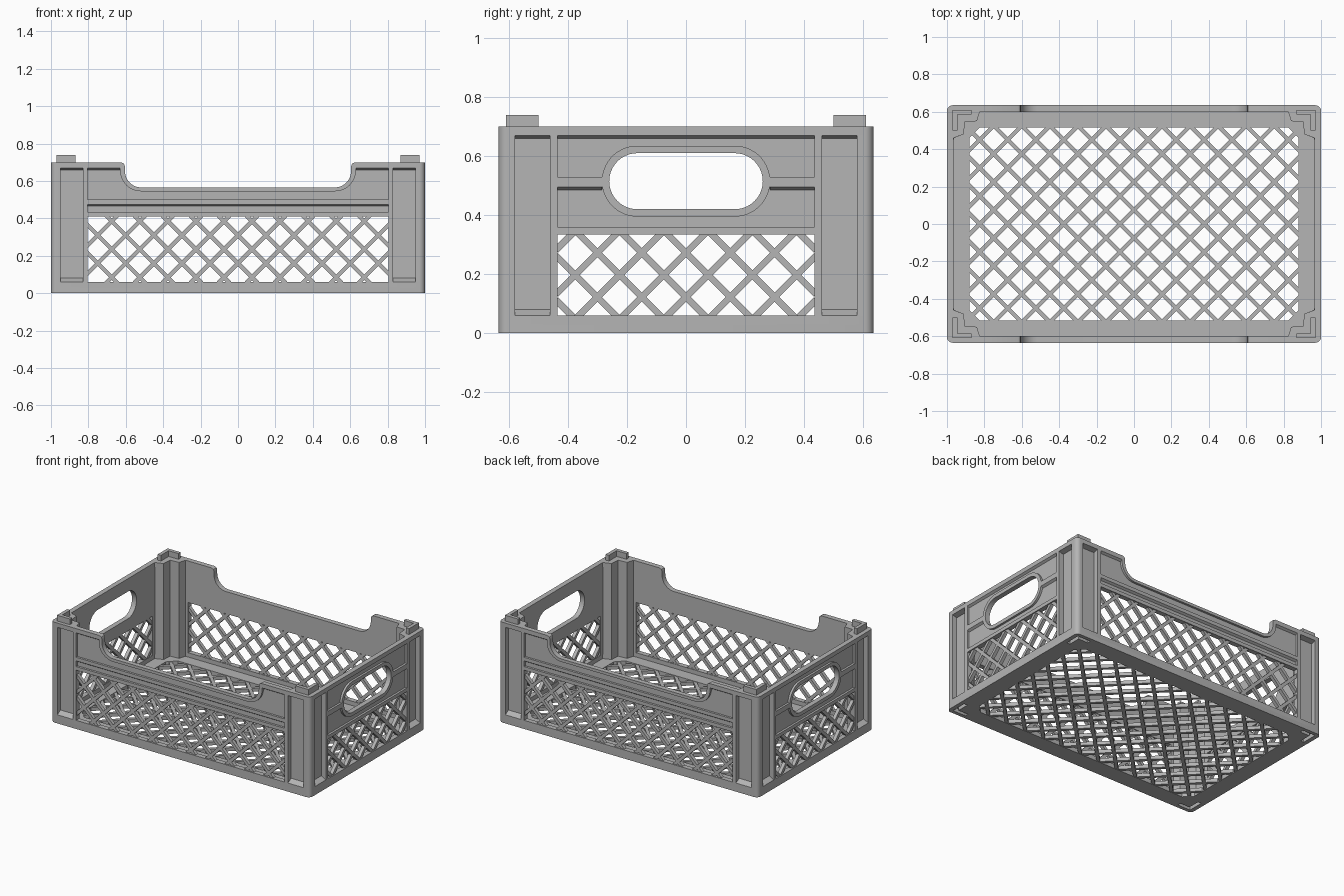
import bpy, bmesh
from math import sin, cos, pi, asin
from mathutils import Matrix, Vector

cube = bpy.data.objects.get("Cube")
if cube:
    bpy.data.objects.remove(cube, do_unlink=True)

GREY = (0.46, 0.46, 0.46, 1)
mat = bpy.data.materials.new("grey plastic")
mat.use_nodes = True
mat.diffuse_color = GREY
bsdf = next(n for n in mat.node_tree.nodes if n.type == 'BSDF_PRINCIPLED')
bsdf.inputs["Base Color"].default_value = GREY
bsdf.inputs["Roughness"].default_value = 0.6

LX, LY, WALL, SKIN = 1.0, 0.635, 0.035, 0.02
FLOOR, TOP = 0.03, 0.70
POST_X, POST_Y = 0.81, 0.44
PITCH, BAR = 0.15, 0.022
parts = []


def finish(name, bm):
    """Turn a bmesh into a clean object with the crate material."""
    bmesh.ops.remove_doubles(bm, verts=bm.verts, dist=1e-5)
    bmesh.ops.recalc_face_normals(bm, faces=bm.faces)
    mesh = bpy.data.meshes.new(name)
    bm.to_mesh(mesh)
    bm.free()
    mesh.materials.clear()
    mesh.materials.append(mat)
    for p in mesh.polygons:
        p.material_index = 0
    obj = bpy.data.objects.new(name, mesh)
    bpy.context.collection.objects.link(obj)
    parts.append(obj)


def plate(name, loops, w0, w1, matrix=Matrix()):
    """Extrude an outline with holes from w0 to w1 along local z."""
    curve = bpy.data.curves.new(name, 'CURVE')
    curve.dimensions = '2D'
    curve.fill_mode = 'BOTH'
    curve.extrude = (w1 - w0) / 2
    for pts in loops:
        s = curve.splines.new('POLY')
        s.points.add(len(pts) - 1)
        for p, (u, v) in zip(s.points, pts):
            p.co = (u, v, 0, 1)
        s.use_cyclic_u = True
    tmp = bpy.data.objects.new("outline", curve)
    bpy.context.collection.objects.link(tmp)
    deps = bpy.context.evaluated_depsgraph_get()
    mesh = bpy.data.meshes.new_from_object(tmp.evaluated_get(deps))
    bm = bmesh.new()
    bm.from_mesh(mesh)
    bm.transform(matrix @ Matrix.Translation((0, 0, (w0 + w1) / 2)))
    bpy.data.objects.remove(tmp, do_unlink=True)
    bpy.data.curves.remove(curve)
    bpy.data.meshes.remove(mesh)
    finish(name, bm)


def arc(cx, cy, r, a0, a1, n=12):
    return [(cx + r * cos(a0 + (a1 - a0) * i / n),
             cy + r * sin(a0 + (a1 - a0) * i / n)) for i in range(n + 1)]


def rect(u0, u1, v0, v1):
    return [(u0, v0), (u1, v0), (u1, v1), (u0, v1)]


def mirrored(half):
    """Close a right-hand half outline with its mirror image."""
    return half + [(-u, v) for u, v in reversed(half)]


def lattice(name, a, b, centre, w0, w1, matrix=Matrix()):
    """Diagonal bars crossing a 2a by 2b opening."""
    bm = bmesh.new()
    lines = int((a + b) / PITCH) + 2
    for side in (1, -1):
        for k in range(-lines, lines):
            c = (k + 0.5) * PITCH
            lo, hi = max(-a, c - b), min(a, c + b)
            if hi - lo < 0.01:
                continue
            mid = (lo + hi) / 2
            m = (matrix @ Matrix.Translation((side * mid, centre + c - mid, (w0 + w1) / 2))
                 @ Matrix.Rotation(-side * pi / 4, 4, 'Z')
                 @ Matrix.Diagonal(((hi - lo) * 2 ** 0.5 + 0.016, BAR, w1 - w0, 1)))
            bmesh.ops.create_cube(bm, size=1, matrix=m)
    finish(name, bm)


def drafts(name, strips, matrix):
    """Sloped strips in recesses: (u0, u1, edge height, rise, inner w, outer w)."""
    bm = bmesh.new()
    for u0, u1, v, h, w0, w1 in strips:
        tri = [(v, w1), (v, w0), (v + h, w0)]
        ends = [[bm.verts.new(matrix @ Vector((u, p, w))) for p, w in tri] for u in (u0, u1)]
        bm.faces.new(ends[0])
        bm.faces.new(ends[1])
        for i in range(3):
            j = (i + 1) % 3
            bm.faces.new((ends[0][i], ends[0][j], ends[1][j], ends[1][i]))
    finish(name, bm)


def post_drafts(u0, u1, w0, w1):
    return [(min(s * u0, s * u1), max(s * u0, s * u1), v, h, w0, w1)
            for s in (1, -1) for v, h in ((0.67, -0.01), (0.06, 0.02))]


# Floor with rounded corners, lattice opening and four stacking sockets
R = 0.03
outline = []
for i, (sx, sy) in enumerate([(1, 1), (-1, 1), (-1, -1), (1, -1)]):
    outline += arc(sx * (LX - R), sy * (LY - R), R, i * pi / 2, (i + 1) * pi / 2, 6)
ell = [(0.97, 0.61), (0.87, 0.61), (0.87, 0.585), (0.945, 0.585), (0.945, 0.50), (0.97, 0.50)]
FX, FY, CH = 0.88, 0.515, 0.055
opening = mirrored([(FX - CH, -FY), (FX, CH - FY), (FX, FY - CH), (FX - CH, FY)])
corners = [(sx, sy) for sx in (1, -1) for sy in (1, -1)]
sockets = [[(sx * x, sy * y) for x, y in ell] for sx, sy in corners]
plate("floor_frame", [outline, opening] + sockets, 0, FLOOR)
lattice("floor_lattice", FX, FY, 0, 0.003, FLOOR - 0.003)

# Corner posts: stepped plan, recessed on both outer faces, stacking tab on top
inner = [(0.965, POST_Y), (0.965, 0.46), (0.91, 0.48), (0.905, 0.545),
         (0.84, 0.55), (0.825, 0.60), (POST_X, 0.60)]
bend = arc(LX - R, LY - R, R, pi / 2, 0, 6)
solid = [(POST_X, LY)] + bend + [(LX, POST_Y)] + inner
notched = ([(POST_X, LY), (0.83, LY), (0.83, 0.60), (0.95, 0.60), (0.95, LY)] + bend
           + [(LX, 0.58), (0.965, 0.58), (0.965, 0.46), (LX, 0.46), (LX, POST_Y),
              (0.965, POST_Y), (0.963, 0.46)] + inner[2:])
for sx, sy in corners:
    tag = ("back_" if sy > 0 else "front_") + ("left" if sx > 0 else "right")
    for part, pts, z0, z1 in (("post_base", solid, FLOOR, 0.06), ("post", notched, 0.06, 0.67),
                              ("post_cap", solid, 0.67, TOP), ("stacking_tab", ell, TOP, 0.74)):
        plate(tag + "_" + part, [[(sx * x, sy * y) for x, y in pts]], z0, z1)

# Long walls with a lowered access edge
R1, R2 = 0.09, 0.11
edge = arc(0.605 - R1, 0.565 + R1, R1, -pi / 2, 0)
long_outline = mirrored([(POST_X, FLOOR), (POST_X, TOP), (0.625, TOP), (0.61, 0.693), (0.605, 0.68)]
                        + edge[::-1])
rim = arc(0.63 - R2, 0.545 + R2, R2, -pi / 2, 0)
long_recess = mirrored([(0.805, 0.50), (0.805, 0.67), (0.63, 0.67)] + rim[::-1])
long_groove = rect(-0.805, 0.805, 0.435, 0.475)
long_open = rect(-0.805, 0.805, 0.06, 0.41)

# Short walls with a handle hole
HC, HZ, HR, RR = 0.165, 0.515, 0.095, 0.12
short_outline = rect(-POST_Y, POST_Y, FLOOR, TOP)
short_open = rect(-0.435, 0.435, 0.06, 0.335)
handle = mirrored(arc(HC, HZ, HR, -pi / 2, pi / 2, 20))
upper = mirrored([(0.435, 0.67), (0.435, 0.53)] + arc(HC, HZ, RR, asin(0.015 / RR), pi / 2))
lower = mirrored([(0.435, 0.36), (0.435, 0.495)] + arc(HC, HZ, RR, -asin(0.02 / RR), -pi / 2))

for name, turn in (("front", 0), ("left", 1), ("back", 2), ("right", 3)):
    m = Matrix.Rotation(turn * pi / 2, 4, 'Z') @ Matrix.Rotation(pi / 2, 4, 'X')
    if turn % 2 == 0:
        w = LY - WALL
        plate(name + "_wall_skin", [long_outline, long_open], w, w + SKIN, m)
        plate(name + "_wall_ribs", [long_outline, long_open, long_recess, long_groove],
              w + SKIN, LY, m)
        lattice(name + "_lattice", 0.805, 0.175, 0.235, w + 0.003, w + 0.027, m)
        strips = [(-0.805, 0.805, 0.475, -0.01, w + SKIN, LY)]
        strips += [(u, u + 0.175, 0.67, -0.01, w + SKIN, LY) for u in (-0.805, 0.63)]
        strips += post_drafts(0.83, 0.95, w, LY)
    else:
        w = LX - WALL
        plate(name + "_wall_skin", [short_outline, short_open, handle], w, w + SKIN, m)
        plate(name + "_wall_ribs", [short_outline, short_open, handle, upper, lower],
              w + SKIN, LX, m)
        lattice(name + "_lattice", 0.435, 0.1375, 0.1975, w + 0.003, w + 0.027, m)
        strips = [(-0.435, 0.435, 0.67, -0.01, w + SKIN, LX)]
        strips += [(u, u + 0.15, 0.495, -0.01, w + SKIN, LX) for u in (-0.435, 0.285)]
        strips += post_drafts(0.46, 0.58, w, LX)
    drafts(name + "_recess_slopes", strips, m)

# Smooth the rounded edges, keep the rest crisp
bpy.ops.object.select_all(action='DESELECT')
for obj in parts:
    obj.select_set(True)
bpy.context.view_layer.objects.active = parts[0]
bpy.ops.object.shade_smooth_by_angle(angle=pi / 6)
